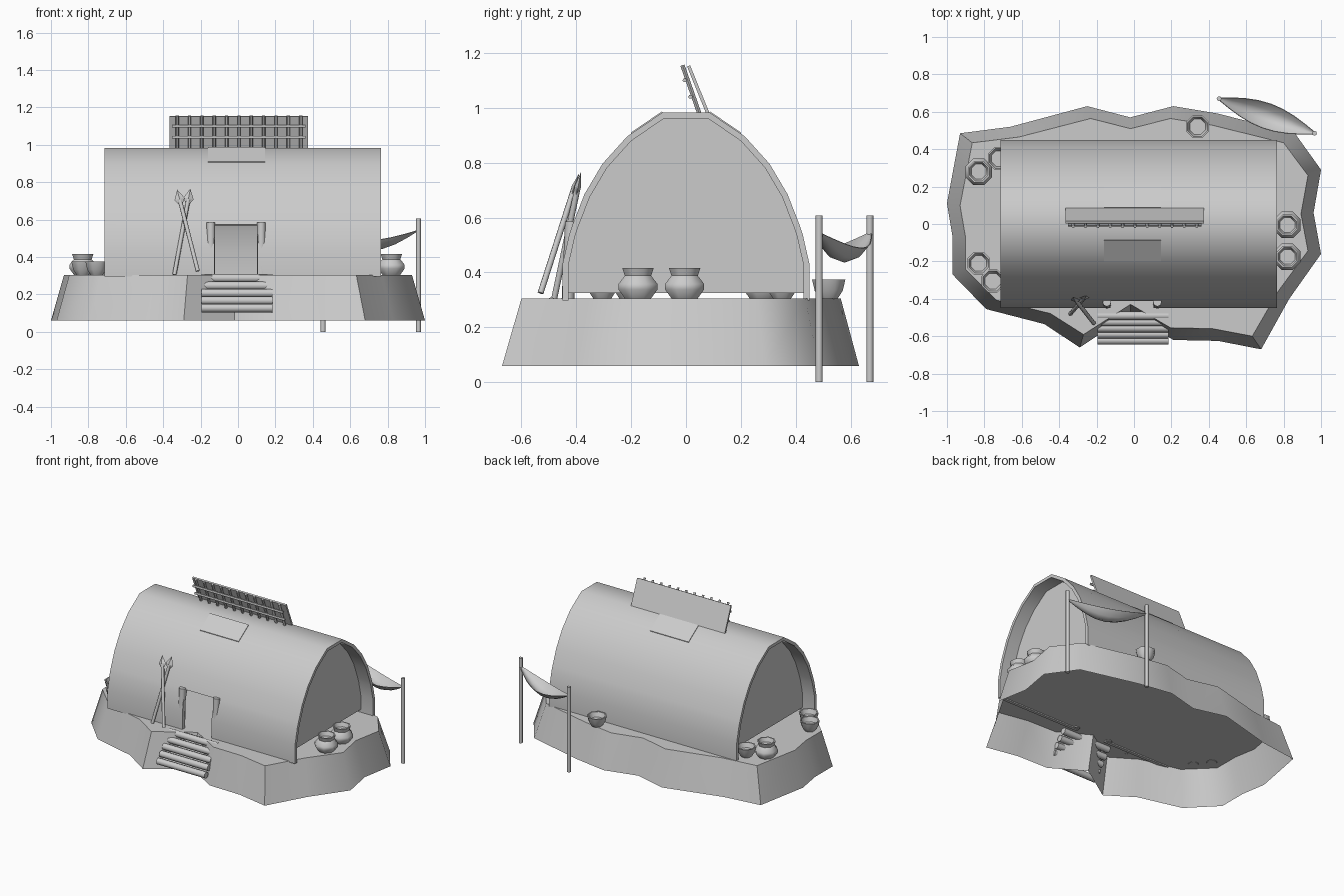
import bpy, bmesh
from math import pi, sin, cos
from mathutils import Vector

if "Cube" in bpy.data.objects:
    bpy.data.objects.remove(bpy.data.objects["Cube"])


def make(name, verts, faces, angle=50, thick=0):
    me = bpy.data.meshes.new(name)
    me.from_pydata([tuple(v) for v in verts], [], faces)
    ob = bpy.data.objects.new(name, me)
    bpy.context.collection.objects.link(ob)
    bpy.ops.object.select_all(action='DESELECT')
    ob.select_set(True)
    bpy.context.view_layer.objects.active = ob
    if thick:
        m = ob.modifiers.new("thickness", 'SOLIDIFY')
        m.thickness, m.offset = thick, -1
        bpy.ops.object.modifier_apply(modifier=m.name)
    if angle:
        bpy.ops.object.shade_smooth_by_angle(angle=angle * pi / 180)
    return ob


def rod(name, a, b, r, n=8, r2=None):
    a, b = Vector(a), Vector(b)
    q = (b - a).to_track_quat('Z', 'Y')
    r2 = r if r2 is None else r2
    vs = [p + q @ Vector((rr * cos(2 * pi * i / n), rr * sin(2 * pi * i / n), 0))
          for p, rr in ((a, r), (b, r2)) for i in range(n)]
    fs = [(i, (i + 1) % n, n + (i + 1) % n, n + i) for i in range(n)]
    fs += [tuple(range(n))[::-1], tuple(range(n, 2 * n))]
    return make(name, vs, fs, 60)


def lathe(name, x, y, z, prof, n=8):
    vs = [(x + r * cos(2 * pi * (i + .5) / n), y + r * sin(2 * pi * (i + .5) / n), z + h)
          for r, h in prof for i in range(n)]
    fs = [(k * n + i, k * n + (i + 1) % n, (k + 1) * n + (i + 1) % n, (k + 1) * n + i)
          for k in range(len(prof) - 1) for i in range(n)]
    fs += [tuple(range(n))[::-1], tuple(range((len(prof) - 1) * n, len(prof) * n))]
    return make(name, vs, fs, 50)


# earth mound: tapered ragged outline, hollow underneath
outline = [(-.93, .485), (-.66, .52), (-.25, .63), (-.02, .57), (.21, .63), (.45, .59), (.86, .485),
           (1, .29), (.96, .06), (1, -.16), (.83, -.40), (.68, -.67), (.45, -.625), (.21, -.62),
           (-.02, -.48), (-.29, -.66), (-.48, -.535), (-.79, -.455), (-.97, -.27), (-.97, -.07),
           (-1, .11)][::-1]
n = len(outline)
vs = [(x, y, .06) for x, y in outline] + [(x * .93, y * .895, .305) for x, y in outline]
make("earth_mound", vs, [(i, (i + 1) % n, n + (i + 1) % n, n + i) for i in range(n)]
     + [tuple(range(n, 2 * n))], 60)

# arched hut shell with a doorway left out of the front
half = [(.45, .297), (.45, .43), (.425, .54), (.413, .575), (.37, .685), (.305, .795),
        (.215, .895), (.087, .982)]
prof = [(-y, z) for y, z in half] + half[::-1]
xs = [-.715, -.125, .105, .765]
m = len(prof)
vs = [(x, y, z) for x in xs for y, z in prof]
fs = [(c * m + i, (c + 1) * m + i, (c + 1) * m + i + 1, c * m + i + 1)
      for c in range(3) for i in range(m - 1) if not (c == 1 and i < 3)]
make("hut_shell", vs, fs, 50, .022)

# recessed end walls
for nm, x in (("left", -.62), ("right", .67)):
    pts = [(x, y * .97, max(z - .012, .325)) for y, z in prof]
    make("end_wall_" + nm, pts, [tuple(range(m))], 0)

# smoke flaps lying on both upper slopes
for nm, s in (("front", -1), ("back", 1)):
    vs = [(x, s * y, z) for y, z in ((.087, .987), (.20, .910), (.197, .892), (.084, .972))
          for x in (-.16, .145)]
    make("smoke_flap_" + nm, vs, [(0, 1, 3, 2), (2, 3, 5, 4), (4, 5, 7, 6), (6, 7, 1, 0),
                                  (0, 2, 4, 6), (1, 7, 5, 3)], 0)

# leaning ridge screen: board, sticks and cross bars
make("ridge_board", [(-.365, .075, .975), (.375, .075, .975), (.375, .004, 1.15), (-.365, .004, 1.15)],
     [(0, 1, 2, 3)], 0, .012)
for i in range(11):
    x = -.325 + .066 * i
    rod(f"ridge_stick_{i}", (x, .05, .975), (x, -.013, 1.155), .009, 6)
for z, y in ((1.04, .016), (1.10, -.005)):
    rod("ridge_bar", (-.352, y, z), (.362, y, z), .008, 6)

# door posts
for x in (-.145, .125):
    rod("door_post", (x, -.43, .30), (x, -.418, .585), .023)

# log steps set into the notch
for i in range(5):
    rod(f"step_log_{i}", (-.195, -.622 + .033 * i, .127 + .04 * i),
        (.185, -.622 + .033 * i, .127 + .04 * i), .023)

# crossed spears
for i, (a, b) in enumerate((((-.34, -.48, .305), (-.255, -.383, .765)),
                            ((-.215, -.53, .325), (-.325, -.39, .76)))):
    a, b = Vector(a), Vector(b)
    d = (b - a).normalized()
    rod(f"spear_shaft_{i}", a, b - d * .05, .011)
    side = d.cross(Vector((0, 1, 0))).normalized()
    out = d.cross(side)
    mid = b - d * .055
    vs = [b, mid + side * .028, mid + out * .012, mid - side * .028, mid - out * .012, b - d * .1]
    fs = [f for k in range(4) for f in ((0, 1 + k, 1 + (k + 1) % 4), (5, 1 + (k + 1) % 4, 1 + k))]
    make(f"spear_head_{i}", vs, fs, 0)

# clay jars and bowls
jar = [(.05, 0), (.077, .035), (.077, .055), (.052, .085), (.062, .113), (.053, .113), (.043, .085)]
bowl = [(.034, 0), (.055, .03), (.066, .072), (.057, .072), (.045, .04)]
for x, y in ((.82, -.005), (.82, -.175), (-.83, .28)):
    lathe("jar", x, y, .303, jar)
for x, y in ((-.72, .35), (-.83, -.21), (-.755, -.305), (.34, .52)):
    lathe("bowl", x, y, .303, bowl)

# two poles with a hanging cloth
p0, p1 = Vector((.455, .67, 0)), Vector((.965, .485, 0))
for p in (p0, p1):
    rod("hammock_pole", p, p + Vector((0, 0, .607)), .013)
perp = Vector((.34, .94, 0))
N = 8
vs = []
for i in range(N + 1):
    s = sin(pi * i / N)
    for w in (-1, -.5, 0, .5, 1):
        vs.append(p0.lerp(p1, i / N) + perp * w * (.005 + .062 * s)
                  + Vector((0, 0, .545 - s * (.105 - .05 * w * w))))
make("hammock_cloth", vs, [(i * 5 + j, i * 5 + j + 5, i * 5 + j + 6, i * 5 + j + 1)
                           for i in range(N) for j in range(4)], 60, .004)
